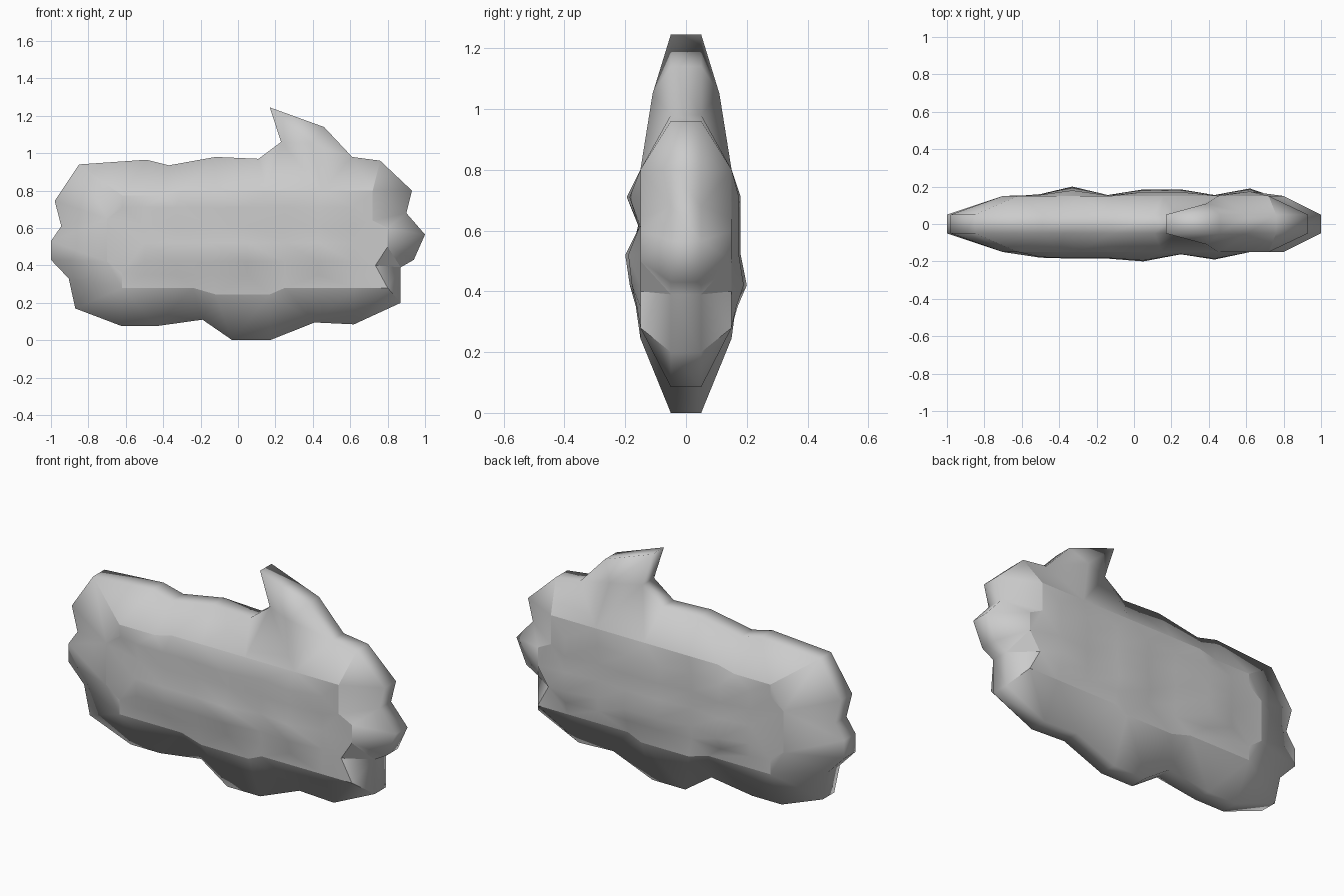
import bpy, bmesh
from mathutils import Vector
from mathutils.geometry import delaunay_2d_cdt

if "Cube" in bpy.data.objects:
    bpy.data.objects.remove(bpy.data.objects["Cube"])

# Silhouette of the slab (x, z), clockwise, at half thickness 0.05
rim = [(-.85, .94), (-.49, .965), (-.37, .935), (-.12, .98), (.11, .97), (.23, 1.06),
       (.17, 1.245), (.46, 1.14), (.61, .98), (.76, .96), (.93, .80), (.90, .68),
       (1, .565), (.94, .43), (.87, .39), (.87, .20), (.62, .085), (.41, .095),
       (.17, 0), (-.03, 0), (-.19, .11), (-.44, .075), (-.62, .075), (-.87, .17),
       (-.905, .33), (-1, .43), (-1, .53), (-.945, .61), (-.98, .745)]
# Edge of the broad faces, at half thickness 0.15
inner = [(-.62, .775), (-.40, .775), (-.30, .80), (-.12, .80), (.15, .80), (.45, .80),
         (.72, .80), (.72, .64), (.80, .60), (.80, .50), (.735, .40), (.80, .28),
         (.62, .28), (.25, .28), (.17, .245), (-.12, .245), (-.24, .28), (-.62, .28),
         (-.62, .36), (-.70, .42), (-.70, .65), (-.62, .71)]
# Swell of the broad faces: column and row peaks for front and back
cols = [-.50, -.33, -.14, .05, .25, .43, .62]
rows = [.71, .61, .52, .42, .35]
front_peaks = ([.03, .035, .035, .05, .012, .04, 0], [.045, .005, .05, .035, .015])
back_peaks = ([.01, .05, .005, .035, .035, .005, .04], [.03, .03, .03, .05, .02])

points = rim + inner
front = [.05] * len(rim) + [.15] * len(inner)
back = list(front)
for i, x in enumerate(cols):
    for j, z in enumerate(rows):
        points.append((x, z))
        front.append(.15 + front_peaks[0][i] * front_peaks[1][j] / .05)
        back.append(.15 + back_peaks[0][i] * back_peaks[1][j] / .05)
# Ridge inside the curled tip
ridge = (.39, 1.05)
points.append(ridge)
front.append(.11)
back.append(.11)


def loop(start, n):
    return [(start + k, start + (k + 1) % n) for k in range(n)]


# Ridges running from the rim in to the broad faces; the first five are creased
ribs = [((-.85, .94), (-.62, .775)), ((.76, .96), (.72, .80)), ((.87, .39), (.80, .50)),
        ((.87, .39), (.735, .40)), ((.87, .20), (.80, .28)), ((-.87, .17), (-.62, .28)),
        ((.17, 1.245), ridge), ((1, .565), (.80, .60)), ((-1, .43), (-.70, .42)),
        ((-1, .53), (-.70, .65)), ((.17, 0), (.17, .245)), ((-.03, 0), (-.12, .245))]
ribs = [(points.index(a), points.index(b)) for a, b in ribs]
inner_loop = loop(len(rim), len(inner))
edges = loop(0, len(rim)) + inner_loop + ribs
co, _, tris, orig, _, _ = delaunay_2d_cdt([Vector(p) for p in points], edges, [], 1, 1e-5)

# Cloud slab: two swollen faces joined by a narrow rim
bm = bmesh.new()
sides = []
for sign, depth in ((-1, front), (1, back)):
    vs = [bm.verts.new((c.x, sign * depth[o[0]], c.y)) for c, o in zip(co, orig)]
    sides.append(vs)
    for t in tris:
        bm.faces.new([vs[k] for k in t])
index = {o[0]: k for k, o in enumerate(orig)}
for a, b in loop(0, len(rim)):
    a, b = index[a], index[b]
    bm.faces.new((sides[0][a], sides[0][b], sides[1][b], sides[1][a]))
bmesh.ops.recalc_face_normals(bm, faces=bm.faces)

# Smooth shading with creases round the broad faces and along the corner ribs
for f in bm.faces:
    f.smooth = True
for a, b in inner_loop + ribs[:5]:
    for vs in sides:
        e = bm.edges.get((vs[index[a]], vs[index[b]]))
        if e:
            e.smooth = False
for e in bm.edges:
    if e.calc_face_angle(0) > 1.4:
        e.smooth = False

mesh = bpy.data.meshes.new("cloud_slab")
bm.to_mesh(mesh)
bm.free()
bpy.context.collection.objects.link(bpy.data.objects.new("cloud_slab", mesh))
